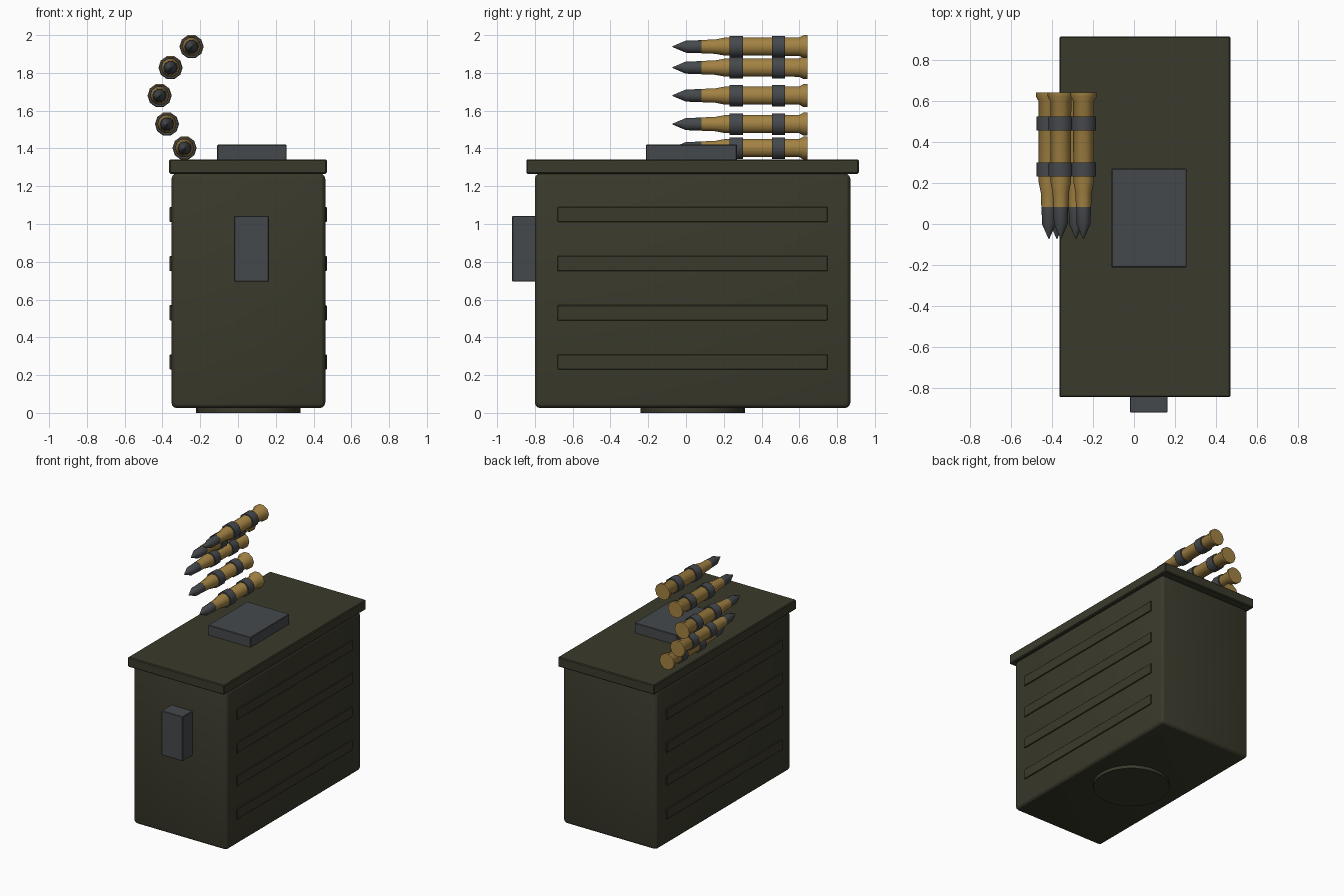
import bpy, bmesh, math

if "Cube" in bpy.data.objects:
    bpy.data.objects.remove(bpy.data.objects["Cube"])

def material(name, rgb):
    m = bpy.data.materials.new(name)
    m.diffuse_color = (*rgb, 1)
    m.use_nodes = True
    m.node_tree.nodes["Principled BSDF"].inputs["Base Color"].default_value = m.diffuse_color
    return m

OLIVE = material("olive_paint", (0.042, 0.042, 0.025))
STEEL = material("dark_steel", (0.060, 0.066, 0.072))
BRASS = material("brass", (0.36, 0.22, 0.055))

def finish(name, bm, mats, angle=40):
    bmesh.ops.recalc_face_normals(bm, faces=bm.faces)
    me = bpy.data.meshes.new(name)
    bm.to_mesh(me)
    bm.free()
    ob = bpy.data.objects.new(name, me)
    bpy.context.collection.objects.link(ob)
    for m in mats:
        me.materials.append(m)
    bpy.ops.object.select_all(action='DESELECT')
    ob.select_set(True)
    bpy.context.view_layer.objects.active = ob
    bpy.ops.object.shade_smooth_by_angle(angle=math.radians(angle))
    return ob

def box(name, x, y, z, mat, bevel=0.004, segments=1):
    bm = bmesh.new()
    bmesh.ops.create_cube(bm, size=1)
    for v in bm.verts:
        for i, (a, b) in enumerate((x, y, z)):
            v.co[i] = (a + b) / 2 + v.co[i] * (b - a)
    if bevel:
        bmesh.ops.bevel(bm, geom=bm.edges[:], offset=bevel, segments=segments,
                        profile=0.5, affect='EDGES')
    return finish(name, bm, [mat], 25)

def lathe_y(name, profile, centre, mats, sides=10):
    """Spin (y, radius, material of following section) rows round the y axis."""
    bm = bmesh.new()
    rings = []
    for y, r, _ in profile:
        rings.append([bm.verts.new((centre[0] + r * math.cos(2 * math.pi * i / sides), y,
                                    centre[1] + r * math.sin(2 * math.pi * i / sides)))
                      for i in range(sides)])
    for k in range(len(rings) - 1):
        for i in range(sides):
            j = (i + 1) % sides
            f = bm.faces.new((rings[k][i], rings[k][j], rings[k + 1][j], rings[k + 1][i]))
            f.material_index = profile[k][2]
    bm.faces.new(rings[0]).material_index = profile[0][2]
    bm.faces.new(rings[-1]).material_index = profile[-1][2]
    return finish(name, bm, mats)

# Can body and lid
CX, CY = 0.055, 0.035
box("can_body", (-0.352, 0.462), (-0.80, 0.87), (0.025, 1.268), OLIVE, 0.03, 3)
box("lid", (-0.364, 0.47), (-0.845, 0.915), (1.266, 1.342), OLIVE, 0.006)

# Pressed ribs on both long sides
for side, x in (("left", (-0.362, -0.33)), ("right", (0.44, 0.47))):
    for n, z in enumerate((0.27, 0.53, 0.79, 1.05)):
        box(f"{side}_rib_{n + 1}", x, (-0.68, 0.75), (z - 0.04, z + 0.04), OLIVE, 0.003)

# Top plate and front latch
box("top_plate", (-0.11, 0.257), (-0.212, 0.27), (1.33, 1.42), STEEL)
box("front_latch", (-0.02, 0.164), (-0.92, -0.78), (0.695, 1.043), STEEL)

# Round foot under the can
bm = bmesh.new()
bmesh.ops.create_cone(bm, cap_ends=True, segments=32, radius1=0.277, radius2=0.277, depth=0.04)
bmesh.ops.translate(bm, verts=bm.verts, vec=(CX, CY, 0.02))
finish("base_disc", bm, [OLIVE])

# Cartridges: steel tip, brass case, rim; each with two steel belt links
ROUND = [(-0.072, 0.002, 0), (0.0, 0.034, 0), (0.082, 0.036, 0),
         (0.082, 0.037, 1), (0.155, 0.040, 1), (0.205, 0.050, 1), (0.60, 0.051, 1),
         (0.622, 0.064, 1), (0.642, 0.064, 1)]
CURVE = [(-0.246, 1.939), (-0.357, 1.828), (-0.415, 1.680), (-0.376, 1.529), (-0.283, 1.402)]
for n, c in enumerate(CURVE):
    lathe_y(f"cartridge_{n + 1}", ROUND, c, [STEEL, BRASS])
    for tag, y0 in (("front", 0.231), ("rear", 0.455)):
        lathe_y(f"{tag}_link_{n + 1}", [(y0, 0.060, 0), (y0 + 0.07, 0.060, 0)], c, [STEEL])
